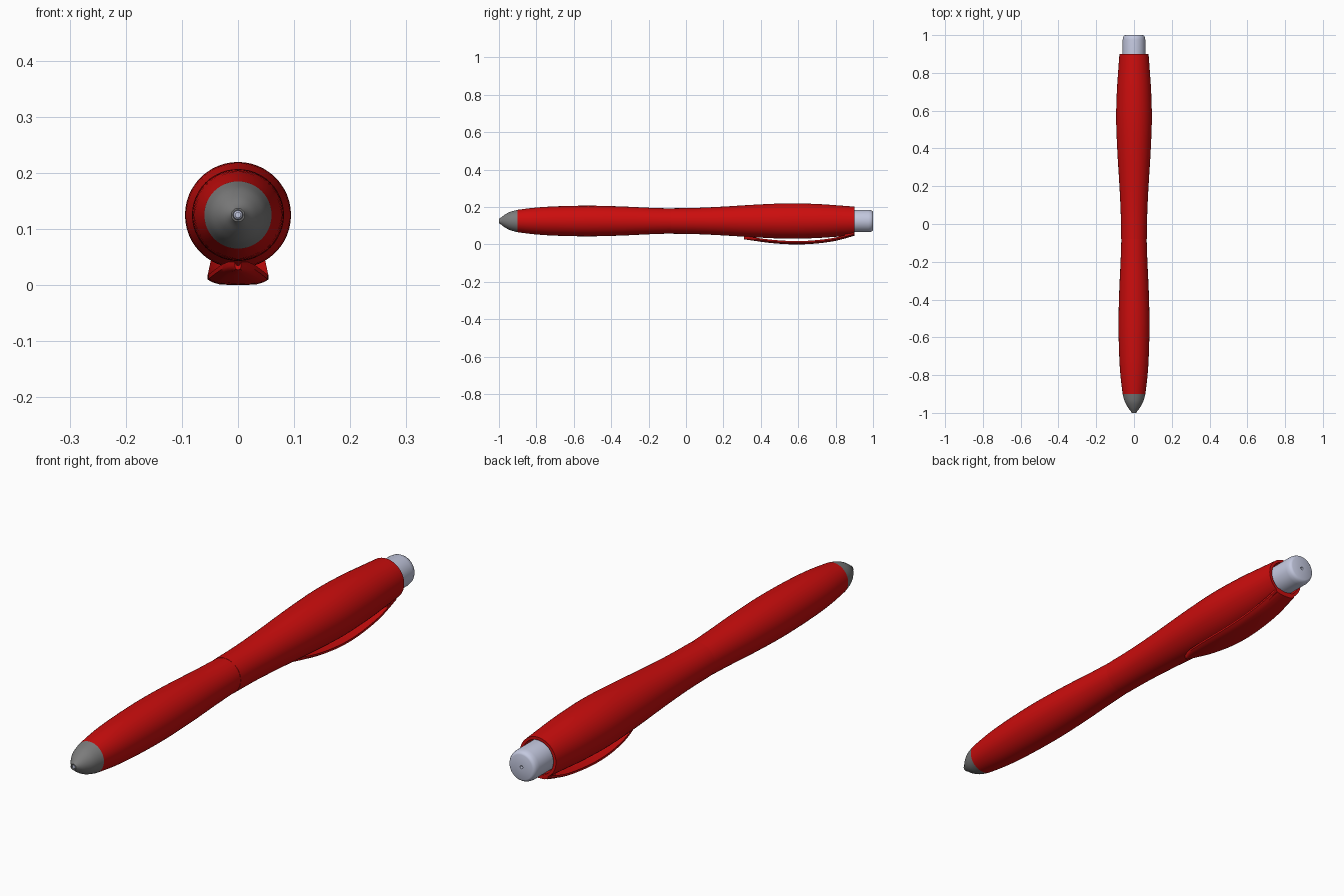
import bpy, bmesh, math

if "Cube" in bpy.data.objects:
    bpy.data.objects.remove(bpy.data.objects["Cube"])

AXIS_Z = 0.125
SIDES = 48


def material(name, color):
    m = bpy.data.materials.new(name)
    m.diffuse_color = (*color, 1)
    m.use_nodes = True
    m.node_tree.nodes["Principled BSDF"].inputs["Base Color"].default_value = m.diffuse_color
    return m


RED = material("red_plastic", (0.6, 0.004, 0.004))
STEEL = material("dark_steel", (0.2, 0.2, 0.2))
SILVER = material("silver", (0.55, 0.58, 0.74))


def finish(name, bm, mat, angle=35):
    bmesh.ops.recalc_face_normals(bm, faces=bm.faces)
    me = bpy.data.meshes.new(name)
    bm.to_mesh(me)
    bm.free()
    ob = bpy.data.objects.new(name, me)
    bpy.context.collection.objects.link(ob)
    me.materials.append(mat)
    bpy.ops.object.select_all(action='DESELECT')
    ob.select_set(True)
    bpy.context.view_layer.objects.active = ob
    bpy.ops.object.shade_smooth_by_angle(angle=math.radians(angle))
    return ob


def smooth(points, steps=4):
    """Catmull-Rom curve through the points."""
    p = [points[0]] + points + [points[-1]]
    out = []
    for i in range(1, len(p) - 2):
        for s in range(steps):
            t = s / steps
            out.append(tuple(
                0.5 * (2 * b + (c - a) * t + (2 * a - 5 * b + 4 * c - d) * t * t
                       + (3 * b - a - 3 * c + d) * t ** 3)
                for a, b, c, d in zip(*p[i - 1:i + 3])))
    return out + [points[-1]]


def lathe(name, profile, mat):
    """Revolve (y, radius) points around the pen axis."""
    bm = bmesh.new()
    rings = []
    for y, r in profile:
        n = SIDES if r > 0 else 1
        rings.append([bm.verts.new((r * math.cos(2 * math.pi * k / SIDES), y,
                                    AXIS_Z + r * math.sin(2 * math.pi * k / SIDES)))
                      for k in range(n)])
    for a, b in zip(rings, rings[1:]):
        for k in range(SIDES):
            q = [a[k % len(a)], a[(k + 1) % len(a)], b[(k + 1) % len(b)], b[k % len(b)]]
            bm.faces.new(list(dict.fromkeys(q)))
    return finish(name, bm, mat)


# Barrel halves, meeting in a small step at the waist
front = smooth([(-0.9, 0.06), (-0.8, 0.072), (-0.68, 0.079), (-0.52, 0.082),
                (-0.35, 0.078), (-0.2, 0.071), (-0.05, 0.066)])
lathe("front_barrel", [(-0.9, 0.0)] + front + [(-0.05, 0.0)], RED)
rear = smooth([(-0.08, 0.068), (0.05, 0.07), (0.2, 0.077), (0.38, 0.088),
               (0.55, 0.0945), (0.7, 0.091), (0.82, 0.083), (0.9, 0.077)])
lathe("rear_barrel", [(-0.08, 0.0)] + rear + [(0.9, 0.066), (0.87, 0.064), (0.87, 0.0)], RED)

# Metal nose with an open end, and the refill inside it
nose = smooth([(-0.9, 0.06), (-0.94, 0.049), (-0.97, 0.033), (-0.99, 0.018), (-1.0, 0.012)])
lathe("nose_cone", [(-0.9, 0.0)] + nose + [(-1.0, 0.009), (-0.985, 0.009), (-0.985, 0.0)], STEEL)
lathe("refill_point", [(-0.98, 0.0), (-0.98, 0.009), (-0.995, 0.008), (-0.998, 0.005),
                       (-0.998, 0.0)], SILVER)

# Push button with rounded rim and a small centre hole
lathe("push_button", [(0.85, 0.0), (0.85, 0.06), (0.975, 0.06), (0.989, 0.0575),
                      (0.997, 0.053), (1.0, 0.047), (1.0, 0.006), (0.985, 0.006),
                      (0.985, 0.0)], SILVER)

# Leaf-shaped bowed clip: stations of (y, underside z, half width)
stations = smooth([(0.31, 0.027, 0.006), (0.36, 0.020, 0.026), (0.43, 0.010, 0.041),
                   (0.52, 0.002, 0.051), (0.61, 0.0, 0.054), (0.70, 0.005, 0.053),
                   (0.80, 0.019, 0.050), (0.90, 0.046, 0.044)])
bm = bmesh.new()
rings = []
for y, z, w in stations:
    under = [(u * w, z + 0.010 * abs(u) ** 4) for u in (-1, -0.85, -0.6, 0, 0.6, 0.85, 1)]
    ring = under + [(x, zz + 0.008) for x, zz in reversed(under)]
    rings.append([bm.verts.new((x, y, max(zz, 0))) for x, zz in ring])
for a, b in zip(rings, rings[1:]):
    for k in range(len(a)):
        j = (k + 1) % len(a)
        bm.faces.new((a[k], a[j], b[j], b[k]))
bm.faces.new(rings[0])
bm.faces.new(rings[-1])
finish("clip", bm, RED)

# Root that joins the clip to the barrel end
bm = bmesh.new()
bmesh.ops.create_cube(bm, size=1)
for v in bm.verts:
    back = v.co.y > 0
    top = v.co.z > 0
    v.co = (v.co.x * (0.084 if top else 0.08), 0.898 if back else 0.85,
            0.07 if top else (0.05 if back else 0.036))
finish("clip_root", bm, RED)
